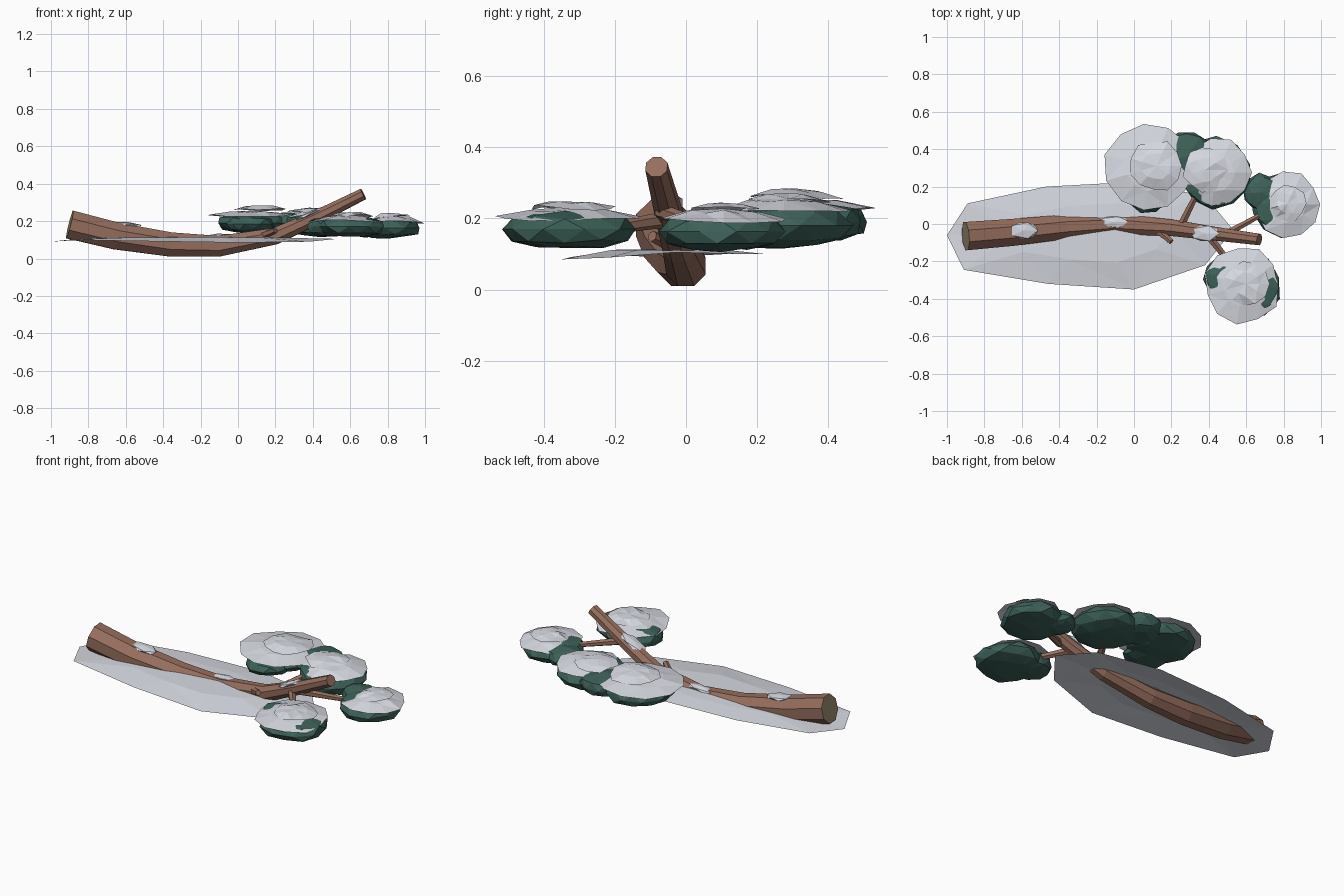
import bpy, bmesh, math, random
from mathutils import Vector

rng = random.Random(4)
cube = bpy.data.objects.get("Cube")
if cube:
    bpy.data.objects.remove(cube)


def material(name, rgb):
    m = bpy.data.materials.new(name)
    m.use_nodes = True
    m.diffuse_color = (*rgb, 1)
    m.node_tree.nodes["Principled BSDF"].inputs["Base Color"].default_value = (*rgb, 1)
    return m


bark = material("bark", (0.30, 0.155, 0.11))
cut_wood = material("cut wood", (0.32, 0.25, 0.16))
needles = material("needles", (0.046, 0.12, 0.098))
snow = material("snow", (0.68, 0.70, 0.76))


def finish(name, bm, *mats):
    mesh = bpy.data.meshes.new(name)
    bm.to_mesh(mesh)
    bm.free()
    for m in mats:
        mesh.materials.append(m)
    ob = bpy.data.objects.new(name, mesh)
    bpy.context.collection.objects.link(ob)
    return ob


def tube(name, stations, sides, cut=False):
    """Tapered faceted tube through (x, y, z, radius) stations."""
    bm = bmesh.new()
    pts = [Vector(s[:3]) for s in stations]
    rings = []
    for i, s in enumerate(stations):
        along = (pts[min(i + 1, len(pts) - 1)] - pts[max(i - 1, 0)]).normalized()
        side = along.cross(Vector((0, 0, 1))).normalized()
        up = side.cross(along)
        ring = []
        for k in range(sides):
            a = math.tau * (k + 0.5) / sides
            ring.append(bm.verts.new(pts[i] + s[3] * (side * math.cos(a) + up * math.sin(a))))
        rings.append(ring)
    for a, b in zip(rings, rings[1:]):
        for k in range(sides):
            j = (k + 1) % sides
            bm.faces.new((a[k], a[j], b[j], b[k]))
    butt = bm.faces.new(rings[0])
    bm.faces.new(rings[-1])
    bmesh.ops.recalc_face_normals(bm, faces=bm.faces)
    butt.material_index = 1 if cut else 0
    return finish(name, bm, bark, cut_wood)


def sheet(name, outline, centre, mid_z, mid_scale=0.55, wobble=0.0):
    """Thin domed sheet: rim outline, a raised inner ring and a centre point."""
    bm = bmesh.new()
    c = Vector(centre)
    rim = [bm.verts.new(p) for p in outline]
    mid = []
    for p in outline:
        q = c.lerp(Vector(p), mid_scale * rng.uniform(1 - 8 * wobble, 1 + 8 * wobble))
        q.z = mid_z + rng.uniform(-wobble, wobble)
        mid.append(bm.verts.new(q))
    top = bm.verts.new(c)
    n = len(rim)
    for k in range(n):
        j = (k + 1) % n
        bm.faces.new((rim[k], rim[j], mid[j], mid[k]))
        bm.faces.new((mid[k], mid[j], top))
    bmesh.ops.triangulate(bm, faces=[f for f in bm.faces if len(f.verts) > 3])
    return finish(name, bm, snow)


def snow_cap(name, x, y, r, rim_z, top_z, sides=11):
    """Ragged round cap of snow."""
    outline = []
    for k in range(sides):
        a = math.tau * k / sides
        q = r * rng.uniform(0.9, 1.06)
        outline.append((x + q * math.cos(a), y + q * math.sin(a),
                        rim_z + rng.uniform(-0.008, 0.008)))
    mid = rim_z + 0.72 * (top_z - rim_z)
    return sheet(name, outline, (x, y, top_z), mid, 0.55, 0.006)


def foliage(name, x, y, z, r, rz):
    """Flattened faceted clump of needles."""
    bm = bmesh.new()
    bmesh.ops.create_icosphere(bm, subdivisions=2, radius=1)
    turn = rng.uniform(0, math.tau)
    for v in bm.verts:
        p = v.co.copy()
        q = r * rng.uniform(0.93, 1.05)
        h = math.copysign(abs(p.z) ** 0.7, p.z) * rz * rng.uniform(0.9, 1.1)
        v.co = (x + q * (p.x * math.cos(turn) - p.y * math.sin(turn)),
                y + q * (p.x * math.sin(turn) + p.y * math.cos(turn)), z + h)
    return finish(name, bm, needles)


# Bowed fallen trunk with a cut butt
tube("trunk", [(-0.9, -0.065, 0.182, 0.082), (-0.65, -0.045, 0.12, 0.078),
               (-0.36, -0.015, 0.075, 0.07), (-0.1, 0, 0.066, 0.06),
               (0.2, -0.02, 0.12, 0.048), (0.42, -0.05, 0.22, 0.04),
               (0.67, -0.083, 0.345, 0.033)], 8, cut=True)

# Side branches
branches = {
    "rear_branch": [(0.24, -0.03, 0.14, 0.024), (0.34, 0.17, 0.2, 0.016)],
    "front_branch": [(0.38, -0.04, 0.2, 0.024), (0.53, -0.23, 0.17, 0.016)],
    "tip_branch": [(0.46, -0.07, 0.22, 0.022), (0.7, 0.06, 0.18, 0.014)],
    "broken_stub": [(0.1, -0.01, 0.11, 0.024), (0.2, -0.095, 0.15, 0.016)],
}
for name, stations in branches.items():
    tube(name, stations, 6)

# Snow drift around the trunk
drift = [(-1, -0.06, 0.09), (-0.91, -0.245, 0.1), (-0.46, -0.32, 0.092), (0, -0.35, 0.085),
         (0.38, -0.22, 0.09), (0.53, -0.03, 0.105), (0.38, 0.15, 0.1), (0, 0.225, 0.1),
         (-0.47, 0.2, 0.1), (-0.89, 0.11, 0.1)]
sheet("snow_drift", drift, (-0.2, -0.03, 0.115), 0.112)

# Needle clumps: x, y, z, radius, half height
clumps = [(0.08, 0.325, 0.19, 0.195, 0.052), (0.07, 0.19, 0.185, 0.13, 0.048),
          (0.43, 0.27, 0.18, 0.195, 0.065), (0.28, 0.36, 0.19, 0.14, 0.055),
          (0.8, 0.1, 0.163, 0.175, 0.055), (0.68, 0.17, 0.165, 0.1, 0.05),
          (0.6, -0.33, 0.17, 0.19, 0.056), (0.49, -0.29, 0.17, 0.12, 0.052)]
for i, c in enumerate(clumps):
    foliage(f"needle_clump_{i + 1}", *c)

# Snow lying on the clumps: x, y, radius, rim height, top height
caps = [(0.085, 0.3, 0.24, 0.228, 0.255), (0.12, 0.31, 0.14, 0.262, 0.284),
        (0.44, 0.275, 0.185, 0.218, 0.258), (0.38, 0.29, 0.12, 0.25, 0.272),
        (0.82, 0.105, 0.175, 0.194, 0.228), (0.82, 0.11, 0.1, 0.226, 0.244),
        (0.58, -0.325, 0.205, 0.2, 0.234), (0.6, -0.32, 0.12, 0.23, 0.247)]
for i, c in enumerate(caps):
    snow_cap(f"snow_cap_{i + 1}", *c)


def patch(name, x, y, z, length, width, slope):
    """Small faceted lump of snow on the bark."""
    bm = bmesh.new()
    bmesh.ops.create_icosphere(bm, subdivisions=1, radius=1)
    for v in bm.verts:
        p = v.co
        v.co = (x + p.x * length, y + p.y * width, z + p.z * 0.014 + p.x * length * slope)
    return finish(name, bm, snow)


# Snow patches along the trunk
patch("trunk_snow_butt", -0.59, -0.035, 0.182, 0.085, 0.05, -0.12)
patch("trunk_snow_middle", -0.11, 0.01, 0.119, 0.1, 0.034, 0.06)
patch("trunk_snow_tip", 0.38, -0.05, 0.238, 0.085, 0.048, 0.45)
